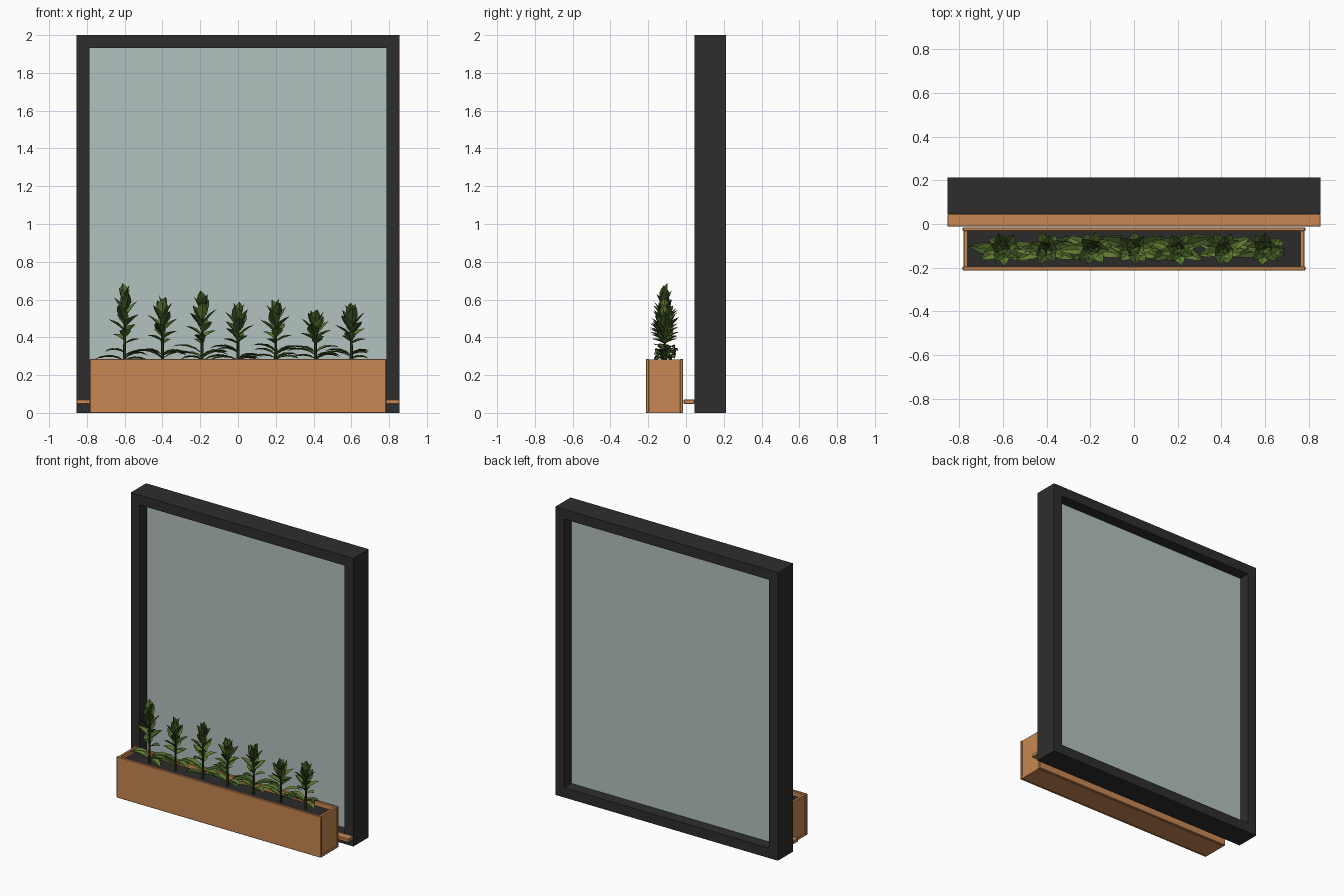
import bpy, bmesh, math, random
from mathutils import Vector

if "Cube" in bpy.data.objects:
    bpy.data.objects.remove(bpy.data.objects["Cube"])

random.seed(7)


def material(name, color):
    m = bpy.data.materials.new(name)
    m.diffuse_color = (*color, 1)
    m.use_nodes = True
    m.node_tree.nodes["Principled BSDF"].inputs["Base Color"].default_value = m.diffuse_color
    return m


CHARCOAL = material("charcoal", (0.027, 0.027, 0.027))
GLASS = material("pale glass", (0.45, 0.54, 0.53))
WOOD = material("warm wood", (0.58, 0.245, 0.085))
SOIL = material("dark soil", (0.025, 0.024, 0.024))
LEAF = material("leaf green", (0.11, 0.19, 0.03))
DEEP = material("deep leaf green", (0.045, 0.085, 0.016))
STEM = material("stem green", (0.025, 0.045, 0.01))


def add_object(name, bm, mats):
    me = bpy.data.meshes.new(name)
    bm.to_mesh(me)
    bm.free()
    ob = bpy.data.objects.new(name, me)
    bpy.context.collection.objects.link(ob)
    for m in mats:
        me.materials.append(m)
    return ob


def box(name, x, y, z, mat, bevel=0):
    """Box from (min, max) ranges along each axis."""
    bm = bmesh.new()
    bmesh.ops.create_cube(bm, size=1)
    for v in bm.verts:
        v.co = [r[0] if c < 0 else r[1] for c, r in zip(v.co, (x, y, z))]
    ob = add_object(name, bm, [mat])
    if bevel:
        b = ob.modifiers.new("edge", 'BEVEL')
        b.width, b.segments = bevel, 1
    return ob


# Window frame: outer loop and opening joined into one solid ring
W, H, T = 0.855, 2.0, 0.068
bm = bmesh.new()
loops = []
for y in (0.045, 0.213):
    for inset in (0, T):
        loops.append([bm.verts.new((sx * (W - inset), y, H / 2 + sz * (H / 2 - inset)))
                      for sx, sz in ((-1, -1), (1, -1), (1, 1), (-1, 1))])
for a, b in ((0, 1), (1, 3), (3, 2), (2, 0)):
    for i in range(4):
        j = (i + 1) % 4
        bm.faces.new((loops[a][i], loops[a][j], loops[b][j], loops[b][i]))
bmesh.ops.recalc_face_normals(bm, faces=bm.faces)
add_object("window_frame", bm, [CHARCOAL])

box("glass_pane", (-0.79, 0.79), (0.124, 0.134), (0.065, 1.935), GLASS)
box("sill_ledge", (-W, W), (-0.012, 0.046), (0.048, 0.072), WOOD, 0.003)

# Planter box: long boards, recessed end boards, floor and soil
PX, PTOP = 0.785, 0.285
box("planter_front", (-PX, PX), (-0.213, -0.195), (0, PTOP), WOOD, 0.003)
box("planter_back", (-PX, PX), (-0.033, -0.015), (0, PTOP), WOOD, 0.003)
for side, name in ((-1, "left"), (1, "right")):
    xs = sorted((side * 0.764, side * 0.779))
    box("planter_end_" + name, xs, (-0.195, -0.033), (0.015, PTOP - 0.002), WOOD)
box("planter_floor", (-0.782, 0.782), (-0.196, -0.032), (0, 0.016), WOOD)
box("soil", (-0.764, 0.764), (-0.195, -0.033), (0.016, 0.25), SOIL)


def add_leaf(bm, base, azimuth, lift, length, width, mat, droop):
    """Pointed leaf, folded along its midrib and bending along its length."""
    out = Vector((math.cos(azimuth), math.sin(azimuth), 0))
    side = Vector((-out.y, out.x, 0))
    p, rows, steps = Vector(base), [], (0.12, 0.75, 1.0, 0.62, 0.0)
    for i, w in enumerate(steps):
        ang = lift - droop * i / 4
        d = out * math.cos(ang) + Vector((0, 0, math.sin(ang)))
        n = Vector((0, 0, math.cos(ang))) - out * math.sin(ang)
        hw = w * width / 2
        rows.append([bm.verts.new(q) for q in
                     (p + side * hw + n * hw * 0.35, p, p - side * hw + n * hw * 0.35)])
        p = p + d * length / 4
    for a, b in zip(rows, rows[1:]):
        for k in (0, 1):
            bm.faces.new((a[k], a[k + 1], b[k + 1], b[k])).material_index = mat


def add_stem(bm, x, y, top):
    rings = []
    for z, r in ((0.245, 0.009), (0.4, 0.007), (top, 0.003)):
        rings.append([bm.verts.new((x + r * math.cos(k * math.pi / 3),
                                    y + r * math.sin(k * math.pi / 3), z)) for k in range(6)])
    for a, b in zip(rings, rings[1:]):
        for k in range(6):
            bm.faces.new((a[k], a[k - 1], b[k - 1], b[k])).material_index = 2


# Seven plants: low spreading leaves, then a spiral that turns upright to the tip
CY = -0.113
plants = ((-0.6, 0.71), (-0.4, 0.645), (-0.19, 0.67), (0.0, 0.61),
          (0.2, 0.63), (0.41, 0.57), (0.6, 0.605))
for n, (x, top) in enumerate(plants):
    bm = bmesh.new()
    add_stem(bm, x, CY, top - 0.08)
    # long lower leaves, mainly along the planter
    for k in range(7):
        az = (k % 2) * math.pi + random.uniform(-0.5, 0.5)
        length = random.uniform(0.12, 0.18)
        if x + length * math.cos(az) > 0.71:
            length = 0.1
        add_leaf(bm, (x, CY, random.uniform(0.27, 0.325)), az, random.uniform(0.3, 0.6),
                 length, 0.055, k % 3 == 0, 0.9)
    # upper spiral
    count = 15
    for k in range(count):
        t = k / (count - 1)
        length = 0.085 + 0.03 * math.sin(t * math.pi)
        lift = 0.45 + 0.85 * t
        z = 0.365 + (top - 0.105 - 0.365) * t
        add_leaf(bm, (x, CY, z), k * 2.4 + n, lift, length,
                 0.062, random.random() < 0.45, 0.35 - 0.5 * t)
    # keep the foliage within the planter depth
    for v in bm.verts:
        v.co.y = CY + max(-0.088, min(0.088, (v.co.y - CY) * 0.9))
        v.co.z = max(v.co.z, 0.252)
    add_object("plant_%d" % (n + 1), bm, [LEAF, DEEP, STEM])
